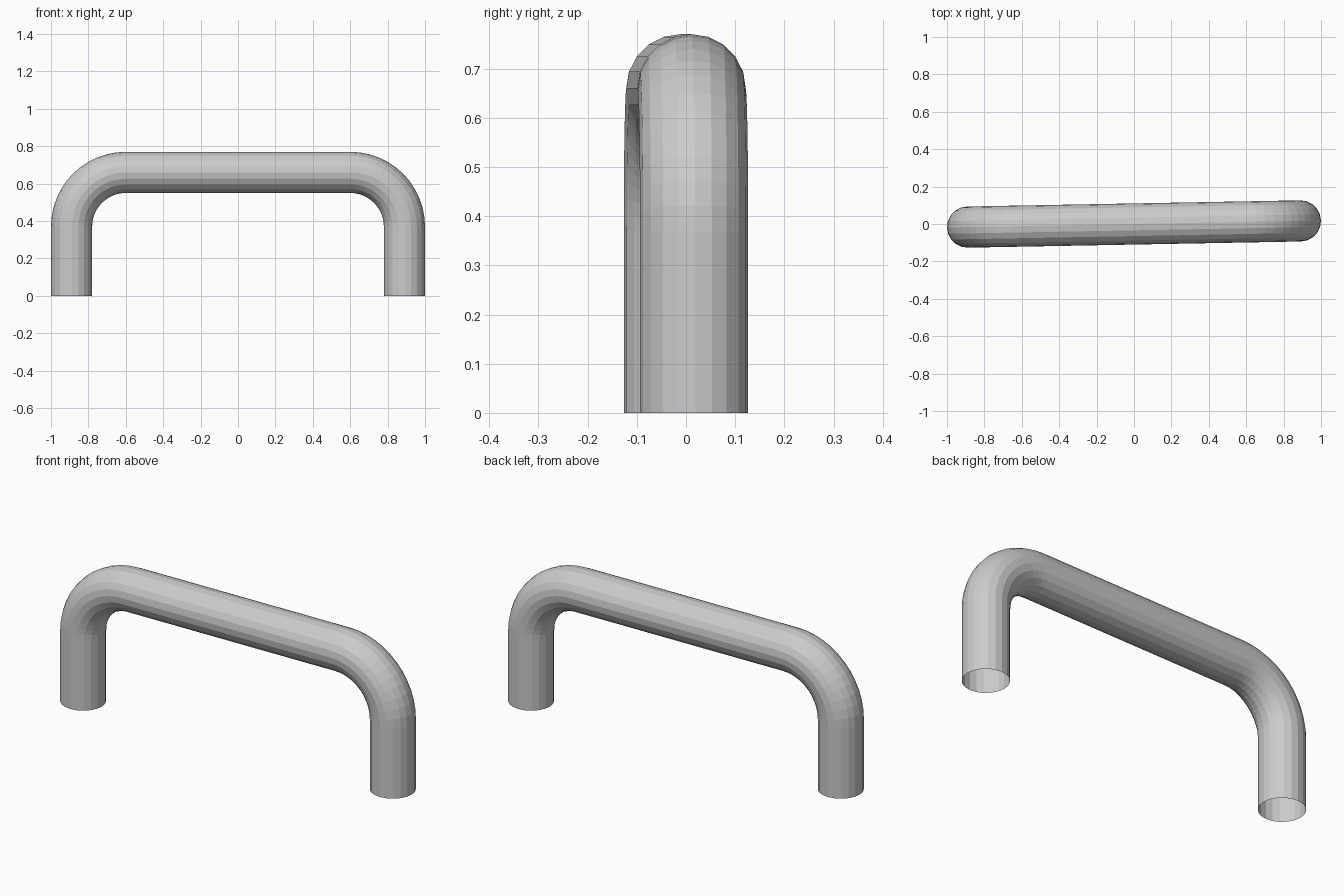
import bpy, bmesh
from math import sin, cos, pi, atan2
from mathutils import Vector, Matrix

cube = bpy.data.objects.get("Cube")
if cube:
    bpy.data.objects.remove(cube, do_unlink=True)

SIDES, BEND_STEPS = 20, 12
TUBE_R, BEND_R = 0.11, 0.29
HALF_SPAN, HEIGHT = 0.89, 0.66
SKEW = atan2(0.0165, HALF_SPAN)

# Plain grey metal
metal = bpy.data.materials.new("grey metal")
metal.use_nodes = True
colour = (0.6, 0.6, 0.6, 1)
metal.diffuse_color = colour
metal.node_tree.nodes["Principled BSDF"].inputs["Base Color"].default_value = colour

# Path stations: centre point and outward direction, foot to foot
right_half = [(Vector((HALF_SPAN, 0, 0)), Vector((1, 0, 0)))]
bend_centre = Vector((HALF_SPAN - BEND_R, 0, HEIGHT - BEND_R))
for i in range(BEND_STEPS + 1):
    a = pi / 2 * i / BEND_STEPS
    out = Vector((cos(a), 0, sin(a)))
    right_half.append((bend_centre + out * BEND_R, out))
mirror = Matrix.Scale(-1, 3, (1, 0, 0))
stations = right_half + [(mirror @ p, mirror @ o) for p, o in reversed(right_half)]

# Sweep an open-ended round section along the path
bm = bmesh.new()
side = Vector((0, 1, 0))
rings = []
for centre, out in stations:
    ring = []
    for k in range(SIDES):
        t = 2 * pi * k / SIDES
        ring.append(bm.verts.new(centre + (out * cos(t) + side * sin(t)) * TUBE_R))
    rings.append(ring)
for a, b in zip(rings, rings[1:]):
    for k in range(SIDES):
        n = (k + 1) % SIDES
        bm.faces.new((a[k], a[n], b[n], b[k]))
bmesh.ops.recalc_face_normals(bm, faces=bm.faces)

# Slight turn of the whole handle about the vertical
bmesh.ops.rotate(bm, verts=bm.verts, cent=(0, 0, 0), matrix=Matrix.Rotation(SKEW, 3, 'Z'))

mesh = bpy.data.meshes.new("tube_handle")
bm.to_mesh(mesh)
bm.free()
mesh.materials.append(metal)
handle = bpy.data.objects.new("tube_handle", mesh)
bpy.context.collection.objects.link(handle)
